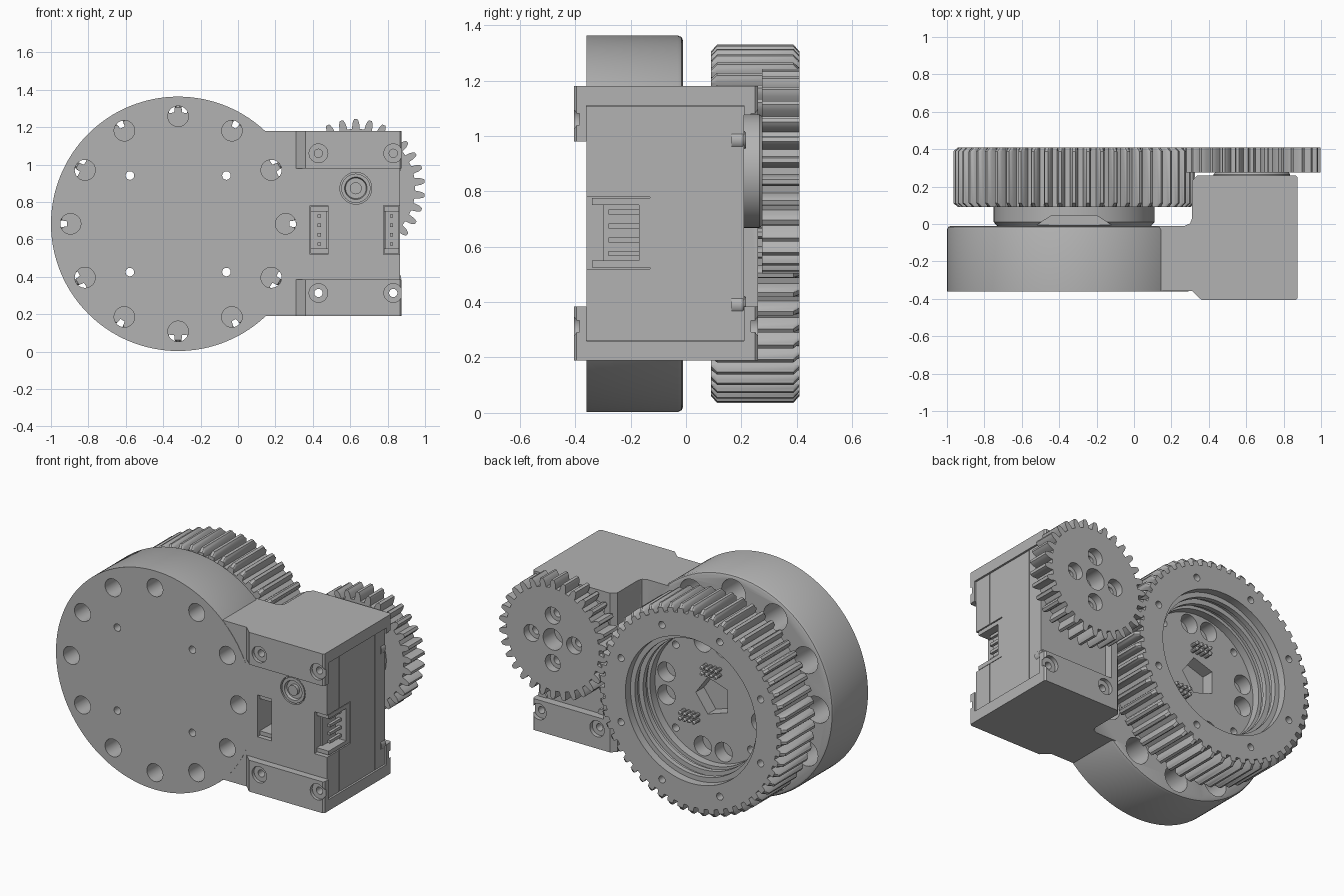
import bpy, bmesh, math

if "Cube" in bpy.data.objects:
    bpy.data.objects.remove(bpy.data.objects["Cube"])

GREY = (0.45, 0.45, 0.45, 1)
mat = bpy.data.materials.new("plain_grey")
mat.use_nodes = True
mat.diffuse_color = GREY
mat.node_tree.nodes["Principled BSDF"].inputs["Base Color"].default_value = GREY

HUB = (-0.32, 0.683)     # wheel axis (x, z)
MOTOR = (0.63, 0.873)    # motor shaft axis (x, z)
MODULE = 0.0231


def loft(bm, sections):
    """Skin closed outlines of equal length and cap both ends."""
    rings = [[bm.verts.new(p) for p in s] for s in sections]
    n = len(rings[0])
    for a, b in zip(rings, rings[1:]):
        for i in range(n):
            j = (i + 1) % n
            bm.faces.new((a[i], a[j], b[j], b[i]))
    bm.faces.new(rings[0])
    bm.faces.new(rings[-1])


def lathe(bm, c, profile, seg=32):
    """Solid turned around a y axis; profile is (radius, y) with flat ends."""
    turn = [2 * math.pi * i / seg for i in range(seg)]
    loft(bm, [[(c[0] + r * math.cos(t), y, c[1] + r * math.sin(t)) for t in turn]
              for r, y in profile])


def box(bm, x, y, z):
    loft(bm, [[(x[0], y[0], h), (x[1], y[0], h), (x[1], y[1], h), (x[0], y[1], h)]
              for h in z])


def make(name, build):
    bm = bmesh.new()
    build(bm)
    bmesh.ops.recalc_face_normals(bm, faces=bm.faces)
    mesh = bpy.data.meshes.new(name)
    bm.to_mesh(mesh)
    bm.free()
    ob = bpy.data.objects.new(name, mesh)
    bpy.context.collection.objects.link(ob)
    mesh.materials.append(mat)
    return ob


def boolean(ob, build, mode='DIFFERENCE'):
    tool = make("cutter", build)
    tool.hide_render = True
    mod = ob.modifiers.new("cut", 'BOOLEAN')
    mod.operation, mod.solver, mod.object = mode, 'EXACT', tool
    bpy.context.view_layer.objects.active = ob
    bpy.ops.object.modifier_apply(modifier=mod.name)
    bpy.data.objects.remove(tool)


def polar(c, r, deg):
    a = math.radians(deg)
    return (c[0] + r * math.cos(a), c[1] + r * math.sin(a))


def gear(bm, c, teeth, levels, phase=90):
    """Spur gear; levels are (y, amount trimmed off the tips)."""
    pitch_r, step = MODULE * teeth / 2, 360 / teeth
    flank = [(-1.25, 0.31), (0, 0.25), (0.6, 0.18), (1, 0.11)]
    tooth = [(d, -w) for d, w in flank] + [(d, w) for d, w in reversed(flank)]
    sections = []
    for y, trim in levels:
        top = pitch_r + MODULE - trim
        pts = [polar(c, min(pitch_r + d * MODULE, top), phase + (k + w) * step)
               for k in range(teeth) for d, w in tooth]
        sections.append([(x, y, z) for x, z in pts])
    loft(bm, sections)


# Housing: bracket block joined with the round drum
def bracket(bm):
    plan = [(0, -.358), (.31, -.358), (.36, -.405), (.865, -.405), (.875, -.395),
            (.875, .25), (.865, .26), (.34, .26), (.31, .23), (.31, .03),
            (.3, .003), (.27, -.01), (0, -.01)]
    loft(bm, [[(x, y, z) for x, y in plan] for z in (.19, 1.18)])


housing = make("housing", bracket)
boolean(housing, lambda bm: lathe(
    bm, HUB, [(.68, -.36), (.68, -.03), (.674, -.016), (.66, -.01)], 128), 'UNION')


# Motor pocket plus front and back windows
boolean(housing, lambda bm: box(bm, (.385, 1), (-.36, .21), (.26, 1.11)))
boolean(housing, lambda bm: box(bm, (.29, 1), (-.5, -.3585), (.385, .98)))
boolean(housing, lambda bm: box(bm, (.385, 1), (.15, .3), (.385, 1.075)))
# Clearance for the wheel
boolean(housing, lambda bm: lathe(bm, HUB, [(.665, -.009), (.665, .3)], 96))


def drum_holes(bm):
    for k in range(12):
        lathe(bm, polar(HUB, .575, 30 * k),
              [(.055, -.4), (.055, -.2), (.082, -.2), (.082, .02)], 28)
    for k in range(4):
        lathe(bm, polar(HUB, .365, 45 + 90 * k), [(.023, -.4), (.023, .02)], 16)


def bolt_holes(bm):
    for x in (.43, .83):
        for z in (.313, 1.06):
            lathe(bm, (x, z), [(.05, -.45), (.05, -.385), (.022, -.385), (.022, .235),
                               (.05, .235), (.05, .3)], 24)


boolean(housing, drum_holes)
boolean(housing, bolt_holes)

# Motor case in three stacked shells with a fine groove between them
case = make("motor_case", lambda bm: box(bm, (.386, .865), (-.36, .21), (.262, 1.108)))


def case_cuts(bm):
    for y in (-.24, .11):
        box(bm, (.861, .9), (y - .003, y + .003), (.2, 1.2))
    lathe(bm, MOTOR, [(.085, -.4), (.085, -.335)], 40)


def socket_cuts(bm):
    box(bm, (.3, .482), (-.4, -.13), (.52, .78))
    box(bm, (.778, .9), (-.4, -.13), (.52, .78))


boolean(case, case_cuts)
boolean(case, socket_cuts)
boolean(case, bolt_holes)


# Cable connectors: open shells with four pins each
def connectors(bm):
    for x0, x1, back in ((.388, .48, .475), (.78, .862, .785)):
        box(bm, (x0, x1), (-.17, -.13), (.525, .775))
        box(bm, (x0, x1), (-.34, -.165), (.525, .55))
        box(bm, (x0, x1), (-.34, -.165), (.75, .775))
        box(bm, (back - .005, back + .005), (-.3, -.165), (.545, .755))
        for k in range(4):
            z = .575 + .05 * k
            mid = (x0 + x1) / 2
            box(bm, (mid - .009, mid + .009), (-.28, -.165), (z - .009, z + .009))


make("connectors", connectors)


# Rear bearing seen in the motor front: nested rings around a pin
def bearing(bm):
    lathe(bm, MOTOR, [(.078, -.33), (.078, -.358), (.06, -.358), (.055, -.34)], 40)
    lathe(bm, MOTOR, [(.032, -.335), (.032, -.36)], 24)


make("motor_bearing", bearing)
make("motor_horn", lambda bm: lathe(bm, MOTOR, [(.205, .21), (.205, .265), (.19, .285)], 64))


# Side case screws
def case_screws(bm):
    for x in (.425, .837):
        for z in (.39, .985):
            lathe(bm, (x, z), [(.036, .165), (.036, .205), (.028, .216)], 20)


make("case_screws", case_screws)

# Drive gear with centre hole and four counterbored screws
drive = make("drive_gear", lambda bm: gear(bm, MOTOR, 30, [(.275, 0), (.41, 0)]))


def drive_holes(bm):
    lathe(bm, MOTOR, [(.066, .3), (.066, .45)], 32)
    for k in range(4):
        lathe(bm, polar(MOTOR, .147, 90 * k),
              [(.026, .28), (.026, .36), (.052, .36), (.052, .45)], 24)


boolean(drive, drive_holes)

# Driven ring wheel with tip chamfers and a stepped bore
wheel = make("ring_gear", lambda bm: gear(
    bm, HUB, 54, [(.09, .025), (.112, 0), (.388, 0), (.41, .025)]))
boolean(wheel, lambda bm: lathe(
    bm, HUB, [(.40, .19), (.40, .24), (.42, .24), (.42, .27), (.405, .27), (.405, .30),
              (.435, .30), (.435, .33), (.42, .33), (.42, .36), (.45, .36), (.45, .45)], 96))
hub = make("hub", lambda bm: lathe(
    bm, HUB, [(.41, -.012), (.43, .01), (.43, .091)], 96))


def hub_notches(bm):
    for side in (-1, 1):
        z0, z1 = HUB[1] + side * .36, HUB[1] + side * .5
        loft(bm, [[(HUB[0] + x, y, z) for x, y in
                   ((-.2, -.005), (.2, -.005), (.12, .045), (-.12, .045))]
                  for z in (z0, z1)])


boolean(hub, hub_notches)


def wheel_holes(bm):
    for k in range(4):
        lathe(bm, polar(HUB, .365, 45 + 90 * k), [(.023, -.1), (.023, .3)], 16)
        for s in (-1, 1):
            lathe(bm, polar(HUB, .33, 90 * k + 12.5 * s), [(.06, .105), (.06, .3)], 24)
    for k in range(8):
        lathe(bm, polar(HUB, .52, 22.5 + 45 * k), [(.022, .33), (.022, .45)], 16)
    lathe(bm, HUB, [(.12, .11), (.12, .3)], 5)


boolean(wheel, wheel_holes)
boolean(hub, lambda bm: [lathe(bm, polar(HUB, .365, 45 + 90 * k),
                               [(.023, -.1), (.023, .2)], 16) for k in range(4)])


# Contact pins on the wheel floor
def pins(bm):
    for cx, cz in ((.15, -.15), (.0, .17)):
        for i in range(4):
            for j in range(2):
                p = (HUB[0] + cx + .032 * (i - 1.5), HUB[1] + cz + .036 * (j - .5))
                lathe(bm, p, [(.012, .185), (.012, .235), (.007, .245)], 10)


make("contact_pins", pins)

# Smooth the round walls, keep the edges crisp
for ob in bpy.context.scene.objects:
    ob.select_set(ob.type == 'MESH')
bpy.ops.object.shade_smooth_by_angle(angle=math.radians(25))
